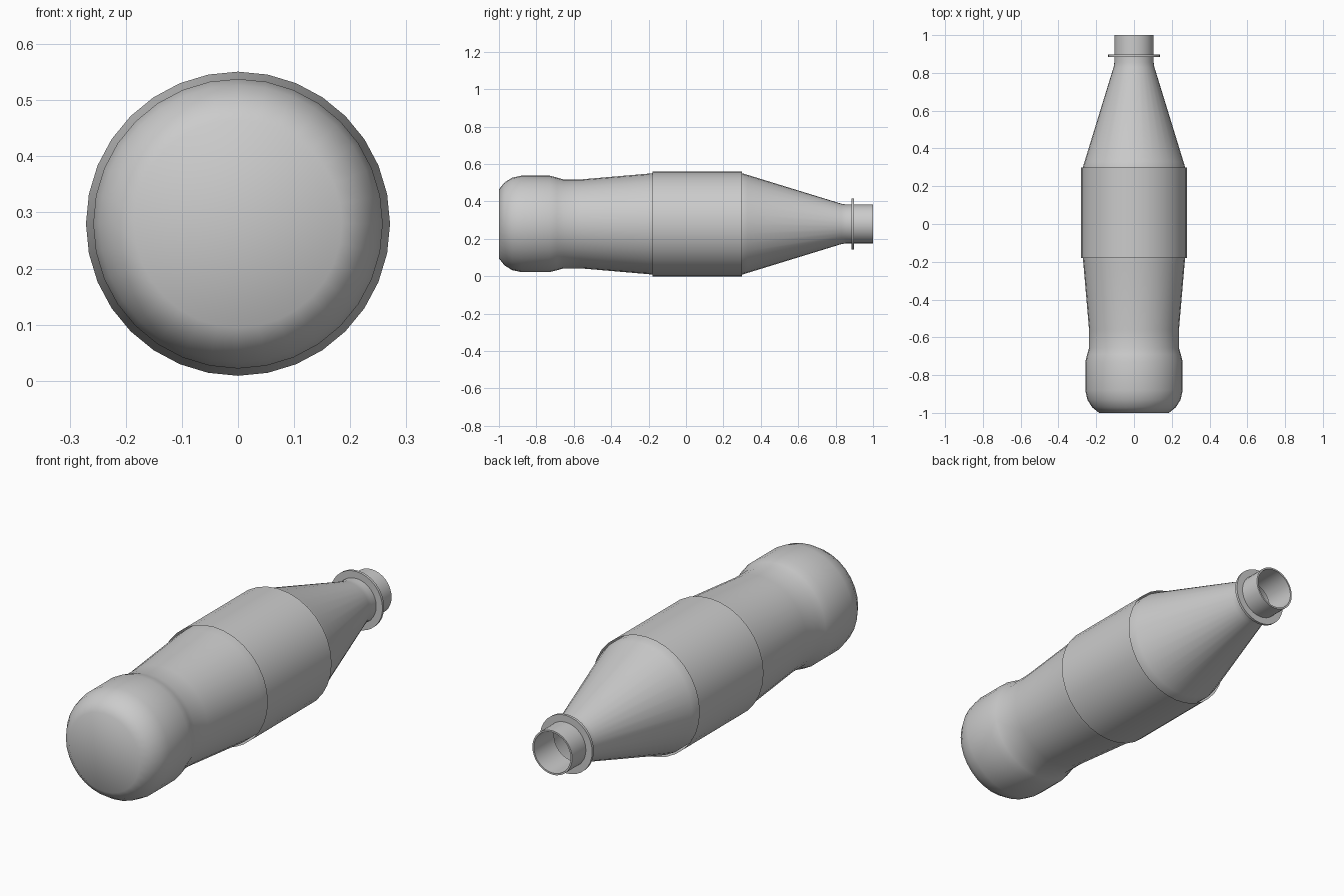
import bpy, bmesh
from math import sin, cos, pi

if "Cube" in bpy.data.objects:
    bpy.data.objects.remove(bpy.data.objects["Cube"])

SIDES = 32
AXIS_Z = 0.28


def lathe(name, profile, cap_start=False, closed=False, angle=35):
    """Revolve (y, radius) points around the bottle's lengthwise axis."""
    bm = bmesh.new()
    rings = [[bm.verts.new((r * sin(2 * pi * i / SIDES), y,
                            AXIS_Z + r * cos(2 * pi * i / SIDES)))
              for i in range(SIDES)] for y, r in profile]
    pairs = list(zip(rings, rings[1:]))
    if closed:
        pairs.append((rings[-1], rings[0]))
    for a, b in pairs:
        for i in range(SIDES):
            j = (i + 1) % SIDES
            bm.faces.new((a[i], b[i], b[j], a[j]))
    if cap_start:
        bm.faces.new(rings[0])
    bmesh.ops.recalc_face_normals(bm, faces=bm.faces[:])
    mesh = bpy.data.meshes.new(name)
    bm.to_mesh(mesh)
    bm.free()
    obj = bpy.data.objects.new(name, mesh)
    bpy.context.collection.objects.link(obj)
    bpy.ops.object.select_all(action='DESELECT')
    obj.select_set(True)
    bpy.context.view_layer.objects.active = obj
    bpy.ops.object.shade_smooth_by_angle(angle=angle * pi / 180)
    return obj


# Bottle shell: flat base, bulged foot, waist, straight body, long shoulder
lathe("bottle_body", [
    (-1.0, 0.185), (-0.97, 0.222), (-0.93, 0.247), (-0.88, 0.258),
    (-0.73, 0.258), (-0.69, 0.248), (-0.655, 0.238), (-0.56, 0.238),
    (-0.21, 0.268), (-0.18, 0.271), (0.30, 0.271), (0.33, 0.262),
    (0.83, 0.108), (0.855, 0.104), (0.89, 0.104)], cap_start=True, angle=60)

# Label sleeve: thin open band around the body
lathe("label_sleeve", [(-0.18, 0.28), (0.30, 0.28)])

# Collar: thin disc below the mouth
lathe("neck_collar", [(0.885, 0.10), (0.885, 0.137), (0.897, 0.137),
                      (0.897, 0.10)], closed=True)

# Mouth: open tube with a narrow rim
lathe("bottle_mouth", [(0.89, 0.104), (1.0, 0.104), (1.0, 0.096),
                       (0.85, 0.096)])
